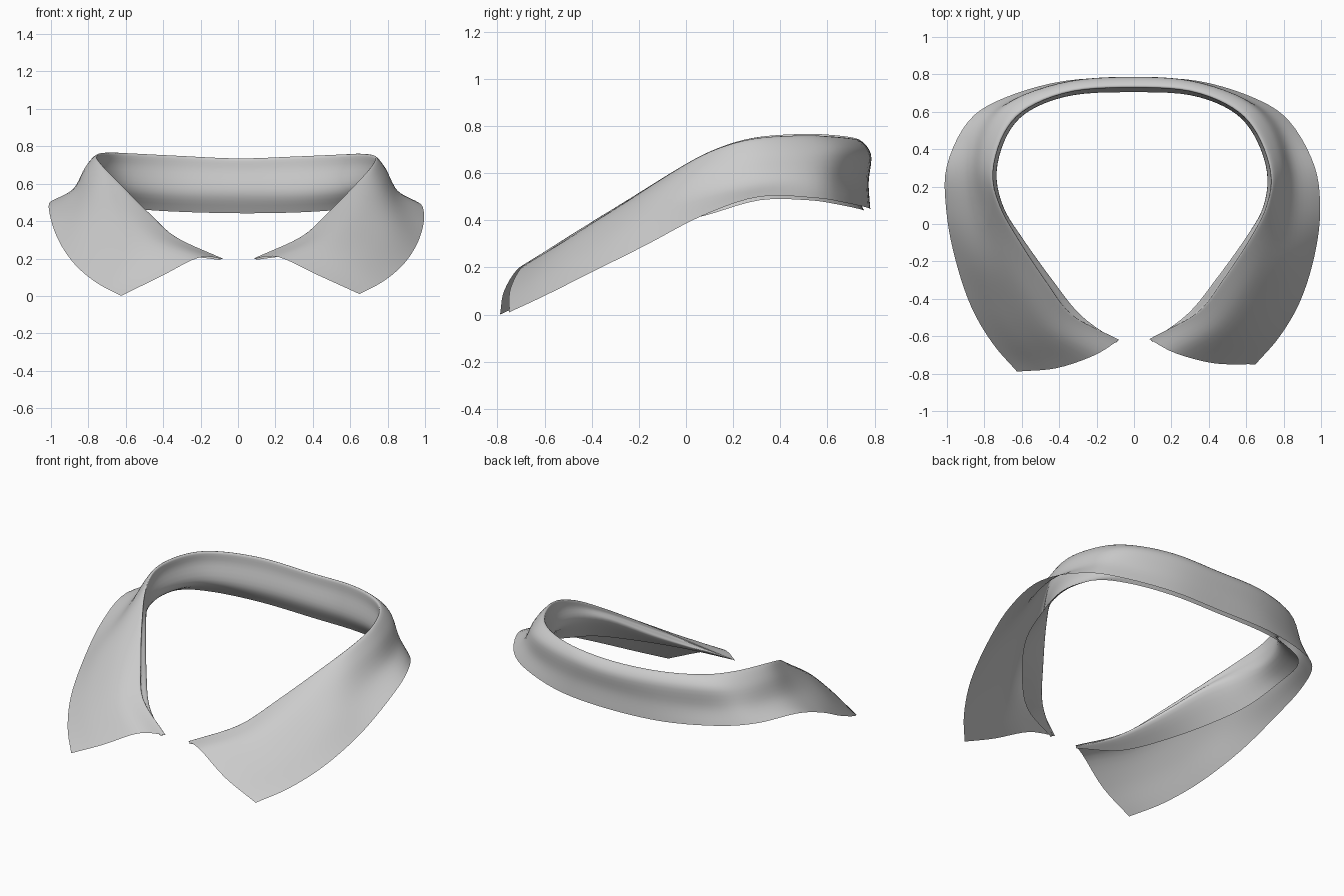
import bpy
from mathutils import Vector

cube = bpy.data.objects.get("Cube")
if cube:
    bpy.data.objects.remove(cube)

# Guide lines of one half, from the centre back to the front tip
STAND_BASE = [(0, .755, .442), (.33, .74, .447), (.6, .657, .465), (.75, .525, .485), (.81, .31, .485),
              (.79, .08, .42), (.72, -.12, .375), (.57, -.33, .305), (.37, -.52, .235), (.1, -.63, .193)]
STAND_BULGE = [(0, .705, .55), (.3, .69, .55), (.52, .61, .56), (.645, .48, .57), (.715, .28, .57),
               (.695, .09, .56), (.6, -.08, .51), (.44, -.3, .375), (.29, -.48, .275), (.095, -.625, .197)]
FOLD = [(0, .735, .735), (.3, .715, .745), (.53, .625, .755), (.66, .49, .76), (.735, .28, .745),
        (.715, .1, .69), (.63, -.08, .59), (.49, -.3, .445), (.35, -.48, .318), (.09, -.62, .2)]
SHOULDER = [(0, .785, .68), (.31, .763, .69), (.58, .668, .695), (.72, .525, .69), (.79, .3, .68),
            (.77, .08, .625), (.71, -.13, .53), (.6, -.35, .41), (.46, -.545, .293), (.22, -.69, .207)]
MIDDLE = [(0, .775, .56), (.32, .757, .565), (.6, .665, .57), (.76, .55, .58), (.85, .32, .565),
          (.86, .08, .51), (.83, -.17, .42), (.74, -.4, .295), (.61, -.59, .195), (.43, -.745, .11)]
OUTER_EDGE = [(0, .782, .447), (.34, .765, .455), (.64, .675, .475), (.83, .55, .495), (.965, .31, .5),
              (.995, .07, .42), (.965, -.17, .295), (.89, -.41, .175), (.78, -.6, .08), (.65, -.75, .01)]
STEPS = 5


def smooth_path(points, steps=STEPS):
    """Catmull-Rom curve through the points."""
    pts = [2 * points[0] - points[1], *points, 2 * points[-1] - points[-2]]
    result = []
    for a, b, c, d in zip(pts, pts[1:], pts[2:], pts[3:]):
        for i in range(steps):
            t = i / steps
            result.append(b + (c - a) * t / 2
                          + (2 * a - 5 * b + 4 * c - d) * t * t / 2
                          + (3 * b - a - 3 * c + d) * t ** 3 / 2)
    return result + [points[-1].copy()]


def right_side(p):
    """Mirror a point, with the slight skew of worn cloth."""
    front, back = max(0, -p.y), max(0, p.y)
    return Vector((-p.x * (1 + .12 * back - .05 * front),
                   p.y - .08 * p.x * front,
                   p.z + .02 * p.x * (back - front)))


def full_line(half):
    """Guide line from the right tip round the back to the left tip."""
    left = [Vector(p) for p in half]
    return smooth_path([right_side(p) for p in left[:0:-1]] + left)


def cross_section(base, bulge, fold, shoulder, middle, edge):
    """Inner stand, rolled fold and flaring outer fall."""
    return smooth_path([base, bulge, bulge.lerp(fold, .65), fold, shoulder, middle, edge])


# Folded collar as one continuous sheet of cloth
guides = (STAND_BASE, STAND_BULGE, FOLD, SHOULDER, MIDDLE, OUTER_EDGE)
sections = [cross_section(*row) for row in zip(*map(full_line, guides))]
n = len(sections[0])
verts = [p for section in sections for p in section]
faces = [(u * n + v, (u + 1) * n + v, (u + 1) * n + v + 1, u * n + v + 1)
         for u in range(len(sections) - 1) for v in range(n - 1)]

mesh = bpy.data.meshes.new("shirt_collar")
mesh.from_pydata(verts, [], faces)
mesh.shade_smooth()
collar = bpy.data.objects.new("shirt_collar", mesh)
bpy.context.collection.objects.link(collar)

# Plain grey cloth
cloth = bpy.data.materials.new("grey_cloth")
cloth.use_nodes = True
cloth.diffuse_color = (.6, .6, .6, 1)
cloth.node_tree.nodes["Principled BSDF"].inputs["Base Color"].default_value = (.6, .6, .6, 1)
mesh.materials.append(cloth)
